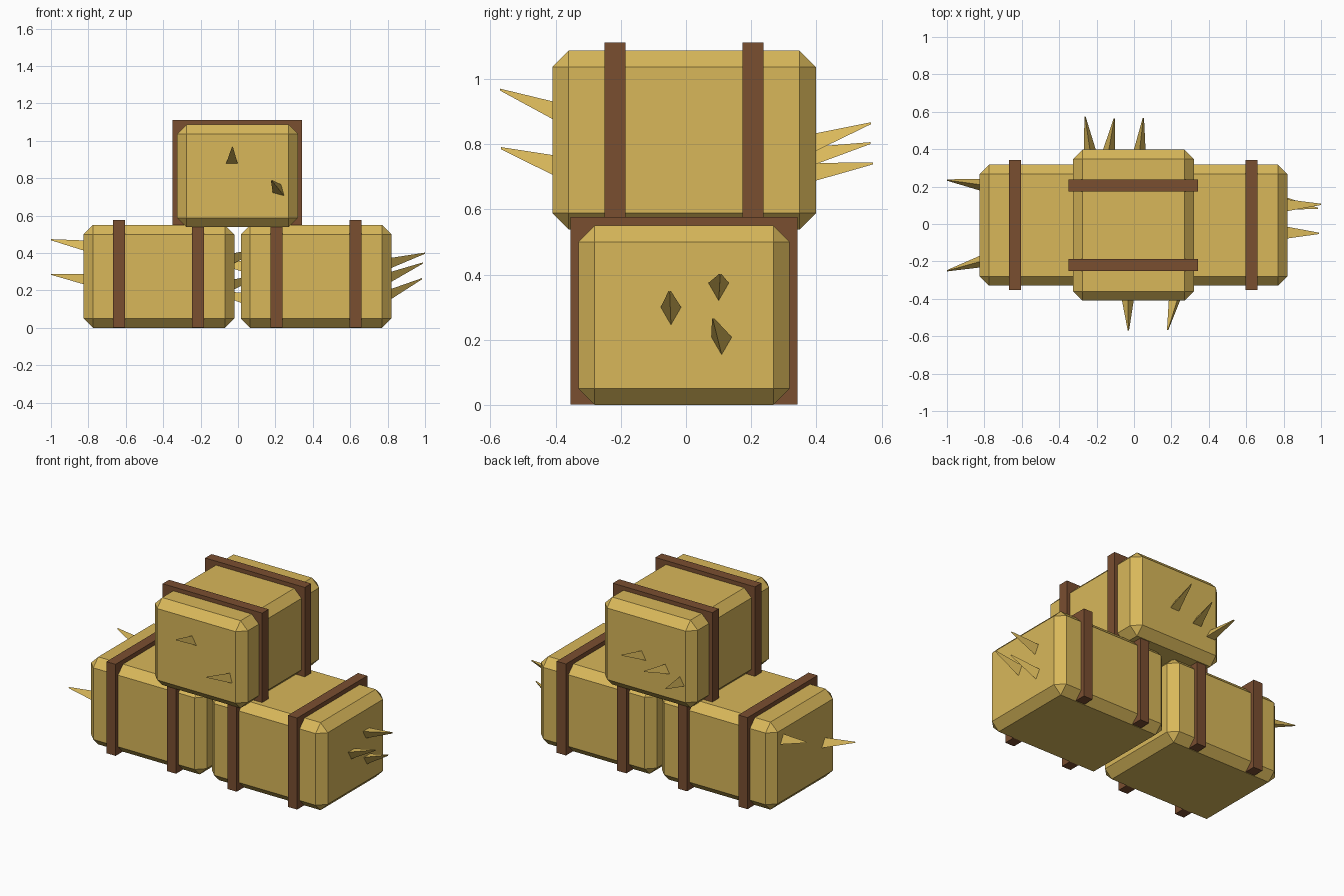
import bpy, bmesh
from math import radians, cos, sin
from mathutils import Vector

if "Cube" in bpy.data.objects:
    bpy.data.objects.remove(bpy.data.objects["Cube"])


def material(name, rgb):
    m = bpy.data.materials.new(name)
    m.diffuse_color = (*rgb, 1)
    m.use_nodes = True
    m.node_tree.nodes["Principled BSDF"].inputs["Base Color"].default_value = m.diffuse_color
    return m


STRAW = material("straw gold", (0.69, 0.475, 0.102))
LEATHER = material("strap brown", (0.193, 0.077, 0.03))


def finish(bm, name, mat):
    bmesh.ops.recalc_face_normals(bm, faces=bm.faces)
    mesh = bpy.data.meshes.new(name)
    bm.to_mesh(mesh)
    bm.free()
    mesh.materials.append(mat)
    obj = bpy.data.objects.new(name, mesh)
    bpy.context.collection.objects.link(obj)
    return obj


def box(name, lo, hi, mat, chamfer=0):
    lo, hi = Vector(lo), Vector(hi)
    bm = bmesh.new()
    bmesh.ops.create_cube(bm, size=1)
    for v in bm.verts:
        v.co = (lo + hi) / 2 + v.co * (hi - lo)
    if chamfer:
        bmesh.ops.bevel(bm, geom=bm.edges[:], offset=chamfer, segments=1,
                        affect='EDGES')
    return finish(bm, name, mat)


def spike(name, base, tip, axis, angle):
    """Three-sided blunt straw; base triangle lies flat on the bale end."""
    bm = bmesh.new()
    rings = []
    for centre, r in ((base, 0.037), (tip, 0.004)):
        ring = []
        for k in range(3):
            a = radians(angle + 120 * k)
            side, up = r * cos(a), r * sin(a)
            off = (0, side, up) if axis == 'x' else (side, 0, up)
            ring.append(bm.verts.new(Vector(centre) + Vector(off)))
        rings.append(ring)
        bm.faces.new(ring)
    for k in range(3):
        j = (k + 1) % 3
        bm.faces.new((rings[0][k], rings[0][j], rings[1][j], rings[1][k]))
    finish(bm, name, STRAW)


# Two lower bales, lying along x, each with two straps
for side, x0, x1, straps in (("left", -0.825, -0.02, (-0.635, -0.215)),
                             ("right", 0.015, 0.82, (0.207, 0.627))):
    box(side + "_bale", (x0, -0.33, 0), (x1, 0.318, 0.55), STRAW, 0.05)
    for i, x in enumerate(straps):
        box(f"{side}_strap_{i + 1}", (x - 0.032, -0.354, 0.002),
            (x + 0.032, 0.342, 0.577), LEATHER)

# Upper bale, lying along y
box("top_bale", (-0.325, -0.41, 0.538), (0.32, 0.398, 1.087), STRAW, 0.05)
for i, y in enumerate((-0.218, 0.205)):
    box(f"top_strap_{i + 1}", (-0.349, y - 0.032, 0.54),
        (0.343, y + 0.032, 1.112), LEATHER)

# Loose straws: base, tip, bale axis, triangle rotation
STRAWS = {
    "right_end_straw": [
        ((0.815, 0.10, 0.355), (1.0, 0.105, 0.40), 'x', -90),
        ((0.815, -0.046, 0.28), (0.99, -0.05, 0.348), 'x', -90),
        ((0.815, 0.11, 0.188), (0.985, 0.083, 0.264), 'x', -90)],
    "left_end_straw": [
        ((-0.82, 0.21, 0.43), (-1.0, 0.235, 0.47), 'x', 90),
        ((-0.82, -0.20, 0.25), (-1.0, -0.25, 0.285), 'x', 90)],
    "gap_straw": [
        ((-0.025, 0.06, 0.38), (0.14, 0.08, 0.43), 'x', -90),
        ((-0.025, -0.08, 0.24), (0.14, -0.07, 0.29), 'x', -90),
        ((0.02, 0.08, 0.32), (-0.15, 0.10, 0.36), 'x', 90),
        ((0.02, -0.10, 0.15), (-0.15, -0.12, 0.20), 'x', 90)],
    "front_straw": [
        ((-0.033, -0.405, 0.893), (-0.03, -0.57, 0.966), 'y', 90),
        ((0.222, -0.405, 0.73), (0.18, -0.568, 0.787), 'y', -45)],
    "back_straw": [
        ((0.03, 0.393, 0.795), (0.05, 0.567, 0.863), 'y', 90),
        ((-0.135, 0.393, 0.755), (-0.105, 0.565, 0.802), 'y', 90),
        ((-0.235, 0.393, 0.705), (-0.262, 0.574, 0.74), 'y', 90)],
}
for name, items in STRAWS.items():
    for i, args in enumerate(items):
        spike(f"{name}_{i + 1}", *args)
